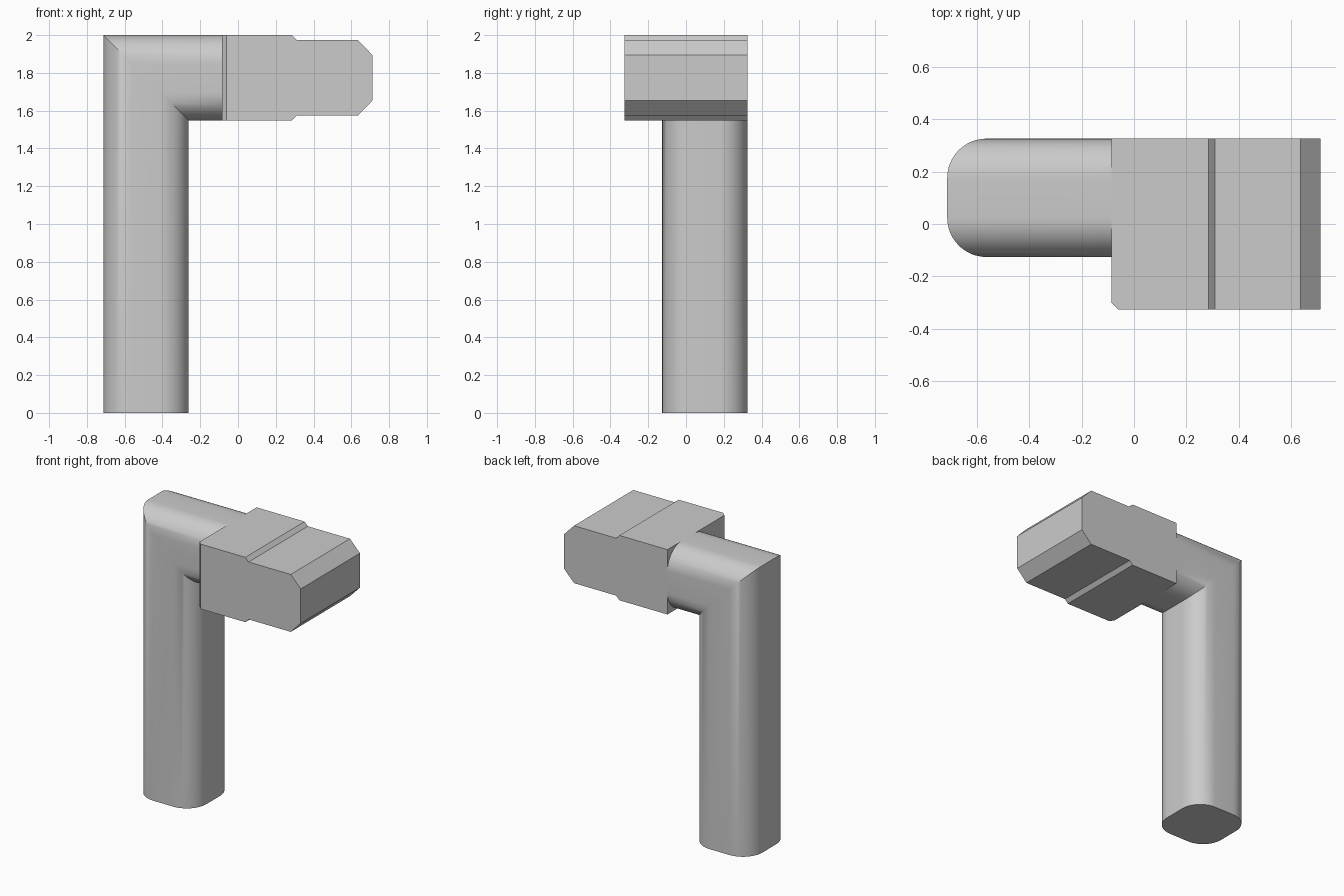
import bpy
import bmesh
import math

cube = bpy.data.objects.get("Cube")
if cube:
    bpy.data.objects.remove(cube, do_unlink=True)

grey = bpy.data.materials.new("plain grey")
grey.use_nodes = True
colour = (0.6, 0.6, 0.6, 1)
grey.diffuse_color = colour
grey.node_tree.nodes["Principled BSDF"].inputs["Base Color"].default_value = colour


def finish(bm, name):
    bmesh.ops.recalc_face_normals(bm, faces=bm.faces)
    mesh = bpy.data.meshes.new(name)
    bm.to_mesh(mesh)
    bm.free()
    mesh.materials.append(grey)
    obj = bpy.data.objects.new(name, mesh)
    bpy.context.collection.objects.link(obj)
    return obj


def rounded_square(half, radius, steps):
    points = []
    for corner, (sx, sy) in enumerate([(1, 1), (-1, 1), (-1, -1), (1, -1)]):
        for i in range(steps + 1):
            a = math.radians(90 * (corner + i / steps))
            points.append((sx * (half - radius) + radius * math.cos(a),
                           sy * (half - radius) + radius * math.sin(a)))
    return points


# Bent handle: one rounded section swept through a mitred corner
section = rounded_square(0.226, 0.15, 12)
cx, cy, cz = -0.487, 0.1, 1.774
bm = bmesh.new()
rings = [
    [bm.verts.new((cx + u, cy + v, 0)) for u, v in section],
    [bm.verts.new((cx + u, cy + v, cz - u)) for u, v in section],
    [bm.verts.new((-0.085, cy + v, cz - u)) for u, v in section],
]
n = len(section)
for low, high in zip(rings, rings[1:]):
    for i in range(n):
        j = (i + 1) % n
        bm.faces.new((low[i], low[j], high[j], high[i]))
bm.faces.new(rings[0])
bm.faces.new(rings[-1])
handle = finish(bm, "bent_handle")
bpy.context.view_layer.objects.active = handle
handle.select_set(True)
bpy.ops.object.shade_smooth_by_angle(angle=math.radians(30))
handle.select_set(False)

# Head block: stepped, chamfered outline mirrored about its middle height
upper = [(-0.085, 0.226), (0.285, 0.226), (0.31, 0.2), (0.635, 0.2), (0.712, 0.12)]
outline = upper + [(x, -h) for x, h in reversed(upper)]
bm = bmesh.new()
base = bm.faces.new([bm.verts.new((x, -0.326, cz + h)) for x, h in outline])
extruded = bmesh.ops.extrude_face_region(bm, geom=[base])
moved = [e for e in extruded["geom"] if isinstance(e, bmesh.types.BMVert)]
bmesh.ops.translate(bm, vec=(0, 0.652, 0), verts=moved)
bmesh.ops.recalc_face_normals(bm, faces=bm.faces)

# Small chamfer on the front upright edge beside the handle
edge = [e for e in bm.edges
        if all(v.co.x < -0.08 and v.co.y < -0.32 for v in e.verts)]
bmesh.ops.bevel(bm, geom=edge, offset=0.025, segments=1, affect='EDGES')
finish(bm, "head_block")
